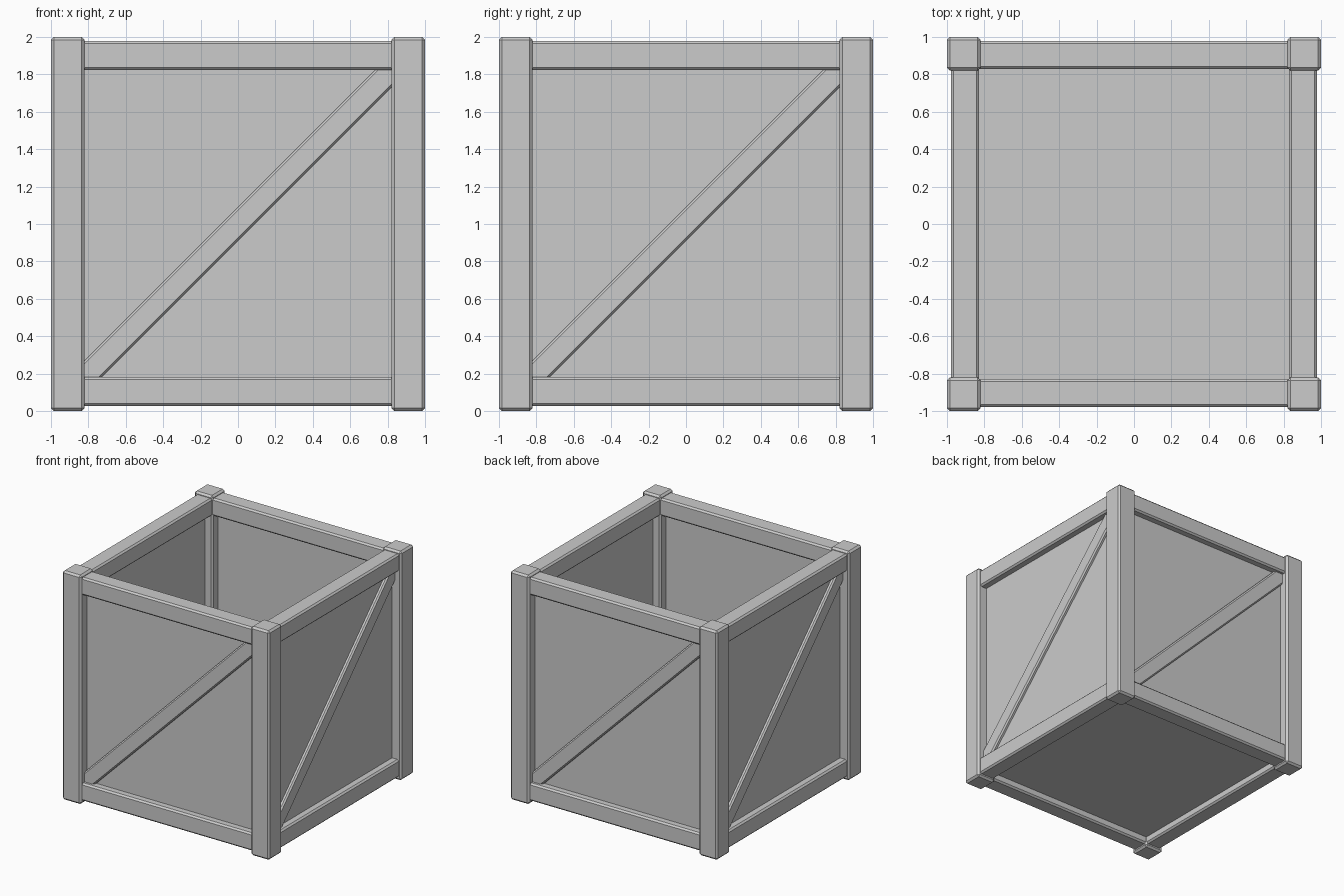
import bpy
from math import pi
from mathutils import Matrix, Vector

if "Cube" in bpy.data.objects:
    bpy.data.objects.remove(bpy.data.objects["Cube"], do_unlink=True)

grey = bpy.data.materials.new("plain_grey")
grey.use_nodes = True
colour = (0.6, 0.6, 0.6, 1)
grey.diffuse_color = colour
grey.node_tree.nodes["Principled BSDF"].inputs["Base Color"].default_value = colour

POST = 0.18
RAIL = 0.155
POST_C = 1 - POST / 2
RAIL_C = 0.902
INNER = 1 - POST


def box(name, centre, size, bevel=0.0, turn=None):
    """Bevelled box; the turn matrix spins it about the vertical axis."""
    bpy.ops.mesh.primitive_cube_add(size=1)
    ob = bpy.context.object
    ob.name = name
    ob.data.transform(Matrix.Diagonal((*size, 1)))
    ob.matrix_world = (turn or Matrix()) @ Matrix.Translation(centre)
    ob.data.materials.append(grey)
    if bevel:
        mod = ob.modifiers.new("edge_bevel", "BEVEL")
        mod.width = bevel
        mod.segments = 1
    return ob


def brace(name, turn):
    """Diagonal board whose ends are cut to fit the corner of the frame."""
    half, low, high = 0.09, 0.16, 1.84
    side = INNER + 0.02
    outline = [(-side, low), (-side + half, low), (side, high - half),
               (side, high), (side - half, high), (-side, low + half)]
    front, back, chamfer = -0.945, -0.905, 0.012
    # chamfer the long edges by narrowing the outer face
    shift = Vector((1, -1)) * chamfer * 0.7
    pull = [0, -1, -1, 0, 1, 1]
    rings = [(back, 0), (front + chamfer, 0), (front, 1)]
    verts = [(x + shift.x * p * k, y, z + shift.y * p * k)
             for y, k in rings for (x, z), p in zip(outline, pull)]
    n = len(outline)
    faces = [tuple(reversed(range(n))), tuple(range(2 * n, 3 * n))]
    for r in range(2):
        for i in range(n):
            j = (i + 1) % n
            faces.append((r * n + i, r * n + j, (r + 1) * n + j, (r + 1) * n + i))
    mesh = bpy.data.meshes.new(name)
    mesh.from_pydata(verts, [], faces)
    mesh.materials.append(grey)
    ob = bpy.data.objects.new(name, mesh)
    ob.matrix_world = turn
    bpy.context.collection.objects.link(ob)


# Four identical sides turned around the centre
for i, side in enumerate(("front", "left", "back", "right")):
    turn = Matrix.Rotation(i * pi / 2, 4, "Z")
    box(side + "_corner_post", (-POST_C, -POST_C, 1), (POST, POST, 2), 0.016, turn)
    for level, z in (("top", 2 - 0.099), ("bottom", 0.105)):
        box(f"{side}_{level}_rail", (0, -RAIL_C - 0.002, z),
            (2 * INNER + 0.1, RAIL - 0.005, RAIL), 0.014, turn)
    box(side + "_panel", (0, -0.905, 1), (2 * INNER + 0.08, 0.02, 1.72), 0, turn)
    brace(side + "_brace", turn)

# Floor board held inside the bottom rails
box("floor_panel", (0, 0, 0.1), (1.76, 1.76, 0.02))
